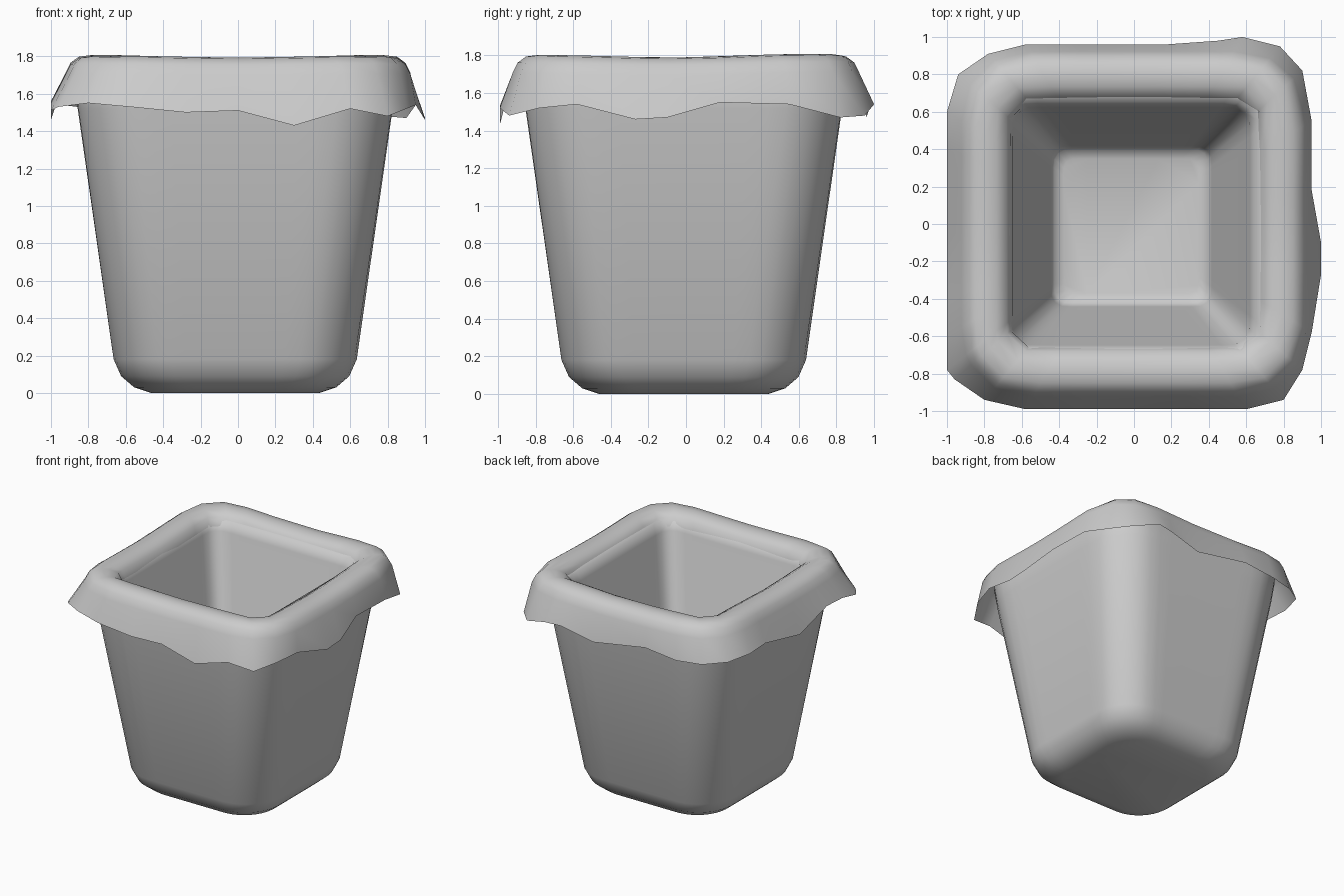
import bpy, bmesh
from math import atan2, cos, sin, sqrt, pi, tau

if "Cube" in bpy.data.objects:
    bpy.data.objects.remove(bpy.data.objects["Cube"])

grey = bpy.data.materials.new("plain_grey")
grey.use_nodes = True
colour = (0.6, 0.6, 0.6, 1)
grey.diffuse_color = colour
grey.node_tree.nodes["Principled BSDF"].inputs["Base Color"].default_value = colour


def square_radius(a, half, corner):
    """Distance from the centre to a rounded square along angle a."""
    big, small = sorted((abs(cos(a)), abs(sin(a))), reverse=True)
    inner = half - corner
    if half * small / big <= inner:
        return half / big
    b = inner * (big + small)
    return b + sqrt(max(0, b * b - 2 * inner * inner + corner * corner))


def ring(angles, half, corner, z):
    pts = []
    for a in angles:
        r = square_radius(a, half, corner)
        pts.append((r * cos(a), r * sin(a), z(a) if callable(z) else z))
    return pts


def loft(name, rings, caps, sharp):
    bm = bmesh.new()
    rows = [[bm.verts.new(p) for p in r] for r in rings]
    n = len(rows[0])
    for lower, upper in zip(rows, rows[1:]):
        for i in range(n):
            j = (i + 1) % n
            bm.faces.new((lower[i], lower[j], upper[j], upper[i]))
    if caps:
        bm.faces.new(rows[0])
        bm.faces.new(rows[-1])
    bmesh.ops.recalc_face_normals(bm, faces=bm.faces)
    mesh = bpy.data.meshes.new(name)
    bm.to_mesh(mesh)
    bm.free()
    obj = bpy.data.objects.new(name, mesh)
    bpy.context.collection.objects.link(obj)
    mesh.materials.append(grey)
    bpy.ops.object.select_all(action="DESELECT")
    obj.select_set(True)
    bpy.context.view_layer.objects.active = obj
    bpy.ops.object.shade_smooth_by_angle(angle=sharp * pi / 180)
    return obj


# Bin: outer wall from the base up, over the lip, then down inside to the floor
# Each step is half width, corner radius, height
bin_steps = [
    (0.45, 0.22, 0), (0.54, 0.27, 0.03), (0.61, 0.3, 0.09), (0.65, 0.32, 0.18),
    (0.842, 0.35, 1.52), (0.86, 0.35, 1.68), (0.82, 0.3, 1.74), (0.72, 0.18, 1.755),
    (0.665, 0.12, 1.735), (0.635, 0.1, 1.67), (0.43, 0.08, 0.24), (0.41, 0.07, 0.2),
    (0.36, 0.05, 0.18),
]
# Angles evenly cover the sides and crowd the rounded corners
bin_angles = []
for q in range(4):
    for d in (-45, -41, -37, -33, -28, -22, -10, 0, 10, 22, 28, 33, 37, 41):
        bin_angles.append((q * 90 + d) * pi / 180)
bin_body = loft("bin", [ring(bin_angles, *s) for s in bin_steps], True, 50)
bin_body.location = (-0.015, -0.012, 0)

# Liner hem: uneven loose edge hanging outside the bin
hem = [
    (0.95, 0.18, 1.55), (0.95, 0.55, 1.54), (0.9, 0.82, 1.47), (0.78, 0.95, 1.48),
    (0.58, 1, 1.54), (0.45, 0.98, 1.535), (0.17, 0.96, 1.47), (-0.3, 0.96, 1.55),
    (-0.58, 0.96, 1.52), (-0.78, 0.91, 1.52), (-0.94, 0.8, 1.54), (-1, 0.6, 1.55),
    (-1, 0.4, 1.56), (-1, -0.05, 1.46), (-1, -0.4, 1.56), (-1, -0.6, 1.55),
    (-1, -0.78, 1.51), (-0.96, -0.83, 1.53), (-0.8, -0.94, 1.55), (-0.58, -0.99, 1.53),
    (-0.28, -0.99, 1.5), (0, -0.99, 1.51), (0.3, -0.99, 1.43), (0.6, -0.99, 1.52),
    (0.8, -0.94, 1.48), (0.9, -0.78, 1.52), (0.95, -0.58, 1.54), (1, -0.27, 1.46),
    (1, -0.1, 1.47),
]
hem.sort(key=lambda p: atan2(p[1], p[0]) % tau)
hem_angles = [atan2(y, x) for x, y, z in hem]


def wavy(z):
    """Liner height that dips slightly along the sides."""
    return lambda a: z - 0.008 * (1 + cos(4 * a)) + 0.004 * sin(3 * a)


# Liner: tucked into the lip, rolled over it, then down to the hem
liner_steps = [
    (0.66, 0.1, 1.7), (0.68, 0.12, 1.765), (0.735, 0.16, 1.797), (0.79, 0.22, 1.805),
    (0.85, 0.28, 1.798), (0.895, 0.33, 1.765), (0.922, 0.35, 1.71),
]
liner_rings = [ring(hem_angles, h, c, wavy(z)) for h, c, z in liner_steps]
loft("liner", liner_rings + [hem], False, 80)
